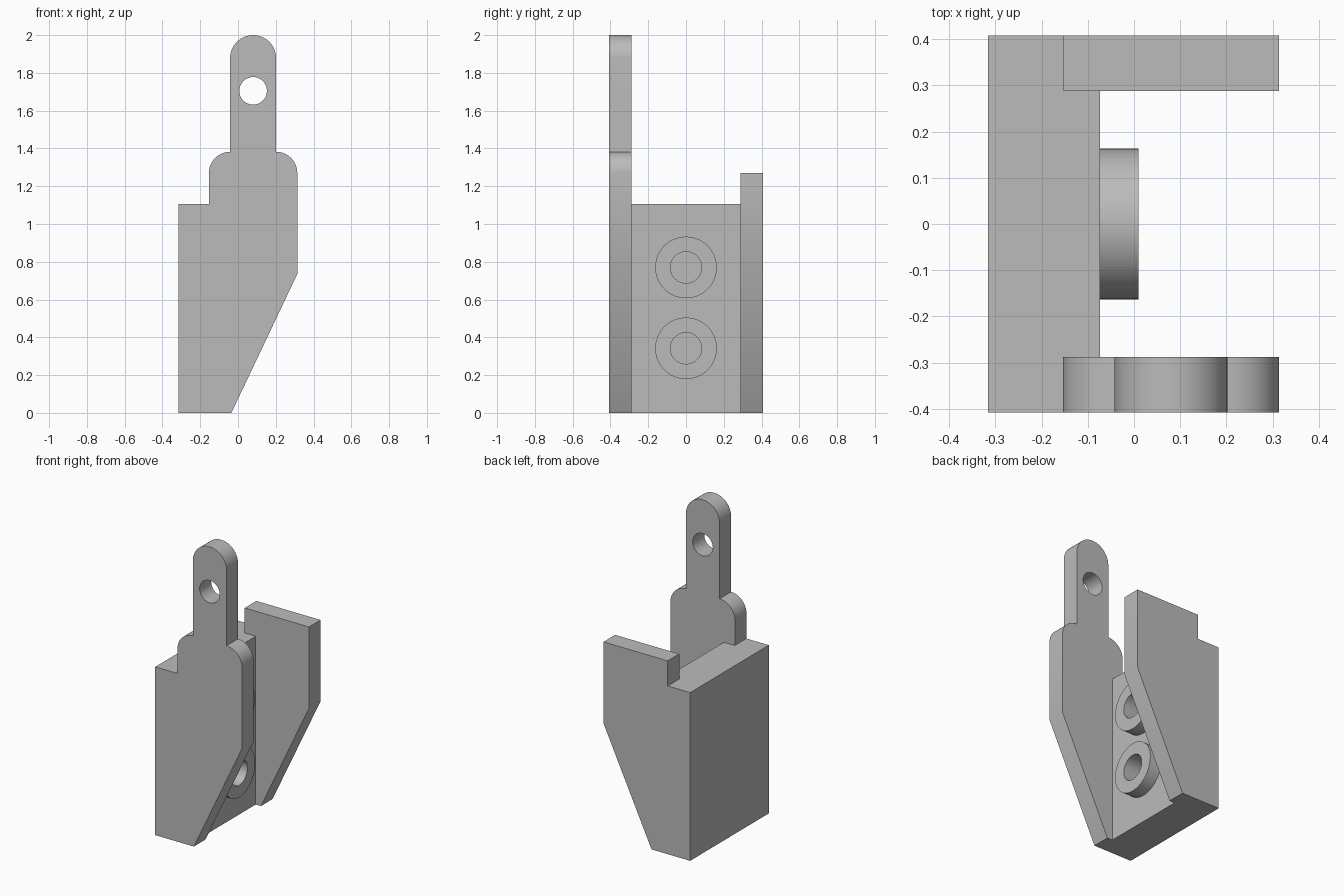
import bpy
import math
from mathutils import Matrix

cube = bpy.data.objects.get("Cube")
if cube:
    bpy.data.objects.remove(cube, do_unlink=True)

grey = bpy.data.materials.new("plain grey")
grey.use_nodes = True
colour = (0.5, 0.5, 0.5, 1)
grey.diffuse_color = colour
grey.node_tree.nodes["Principled BSDF"].inputs["Base Color"].default_value = colour

HALF_W, PLATE_IN, WALL_X = 0.408, 0.288, -0.073
BACK_X, FRONT_X, LUG_X = -0.316, 0.314, 0.08


def arc(cx, cz, r, start, end, steps=16):
    """Points of an arc in the xz plane, angles in degrees."""
    angles = [math.radians(start + (end - start) * i / steps) for i in range(steps + 1)]
    return [(cx + r * math.cos(a), cz + r * math.sin(a)) for a in angles]


def extrude(name, outline, y0, y1):
    """Prism from an xz outline listed counter-clockwise as seen from the front."""
    n = len(outline)
    verts = [(x, y, z) for y in (y0, y1) for x, z in outline]
    faces = [list(range(n)), list(range(2 * n - 1, n - 1, -1))]
    faces += [[i, i + n, (i + 1) % n + n, (i + 1) % n] for i in range(n)]
    mesh = bpy.data.meshes.new(name)
    mesh.from_pydata(verts, [], faces)
    mesh.materials.append(grey)
    obj = bpy.data.objects.new(name, mesh)
    bpy.context.collection.objects.link(obj)
    return obj


def cylinder(name, r, start, end, axis):
    """Cylinder along the x or y axis between two points."""
    mid = [(a + b) / 2 for a, b in zip(start, end)]
    depth = max(abs(a - b) for a, b in zip(start, end))
    bpy.ops.mesh.primitive_cylinder_add(vertices=64, radius=r, depth=depth)
    obj = bpy.context.object
    obj.name = name
    turn = Matrix.Rotation(math.pi / 2, 4, "Y" if axis == "x" else "X")
    obj.data.transform(Matrix.Translation(mid) @ turn)
    obj.data.materials.append(grey)
    return obj


def combine(target, tool, operation):
    """Apply a boolean and discard the tool."""
    mod = target.modifiers.new("combine", "BOOLEAN")
    mod.operation, mod.solver, mod.object = operation, "EXACT", tool
    bpy.context.view_layer.objects.active = target
    bpy.ops.object.modifier_apply(modifier=mod.name)
    bpy.data.objects.remove(tool, do_unlink=True)


# Side plate outlines: shared lower part, then a flat or lugged top
lower = [(BACK_X, 1.105), (BACK_X, 0), (-0.035, 0), (FRONT_X, 0.735)]
flat_top = [(FRONT_X, 1.27), (-0.153, 1.27), (-0.153, 1.105)]
lug_top = (arc(0.202, 1.27, 0.112, 0, 90)
           + arc(LUG_X, 1.878, 0.122, 0, 180, 32)
           + arc(-0.042, 1.27, 0.112, 90, 180)
           + [(-0.153, 1.105)])

# Bracket body: spine block joined to the two side plates
spine = [(BACK_X, 0), (WALL_X, 0), (WALL_X, 1.105), (BACK_X, 1.105)]
bracket = extrude("bracket_body", spine, -PLATE_IN, PLATE_IN)
combine(bracket, extrude("lug_plate", lower + lug_top, -HALF_W, -PLATE_IN), "UNION")
combine(bracket, extrude("flat_plate", lower + flat_top, PLATE_IN, HALF_W), "UNION")

# Lug eye
combine(bracket, cylinder("lug_eye", 0.073, (LUG_X, -0.5, 1.705), (LUG_X, -0.2, 1.705), "y"),
        "DIFFERENCE")

# Ring bosses on the spine, each with a blind bore
for z in (0.342, 0.77):
    combine(bracket, cylinder("boss", 0.163, (-0.12, 0, z), (0.01, 0, z), "x"), "UNION")
    combine(bracket, cylinder("bore", 0.083, (-0.24, 0, z), (0.05, 0, z), "x"), "DIFFERENCE")

bpy.ops.object.select_all(action="DESELECT")
bracket.select_set(True)
bpy.context.view_layer.objects.active = bracket
bpy.ops.object.shade_smooth_by_angle(angle=math.radians(30))
